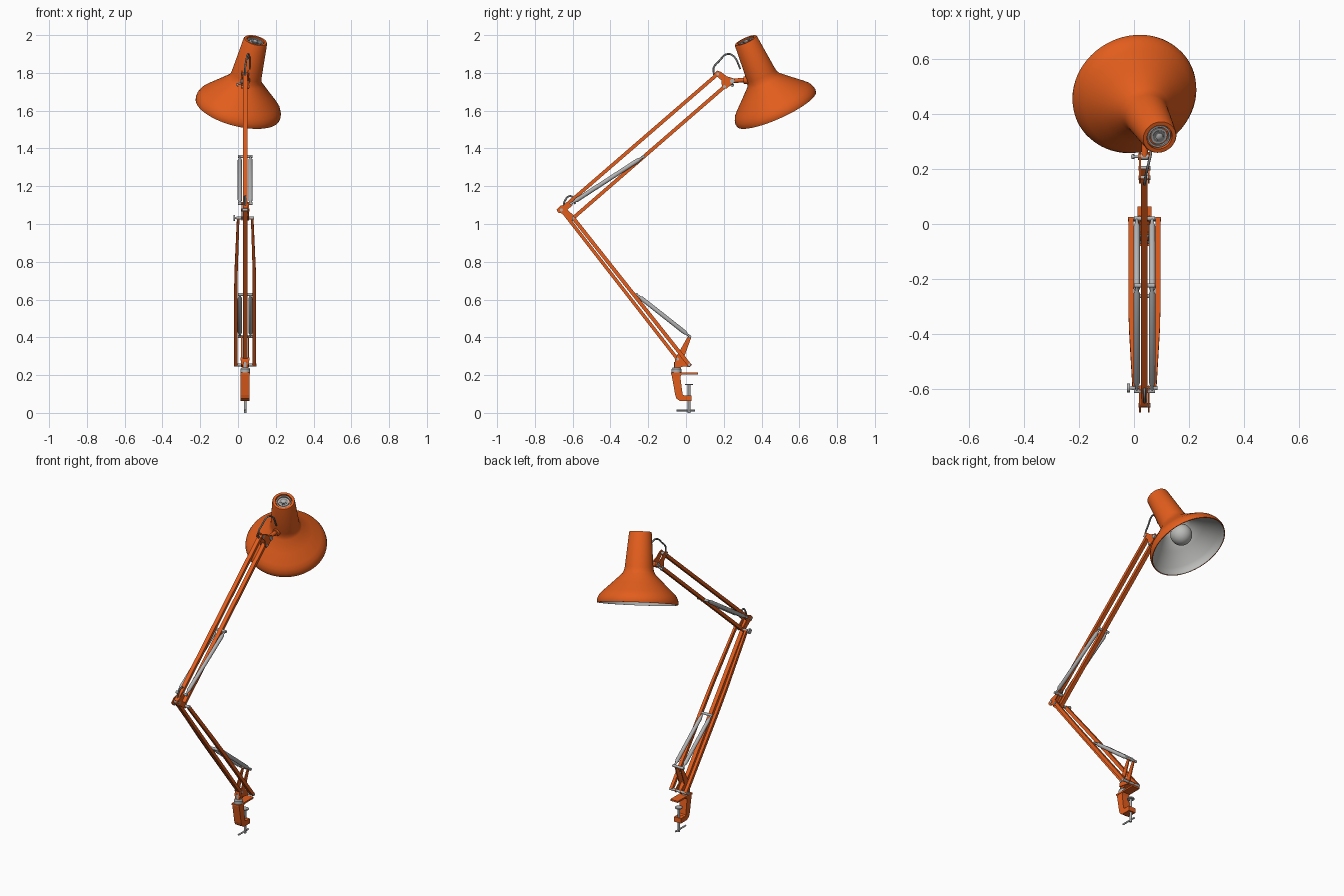
import bpy, bmesh, math
from mathutils import Vector

if "Cube" in bpy.data.objects:
    bpy.data.objects.remove(bpy.data.objects["Cube"])

CX = 0.038  # centre plane of the arms


def material(name, rgb):
    m = bpy.data.materials.new(name)
    m.diffuse_color = (*rgb, 1)
    m.use_nodes = True
    m.node_tree.nodes["Principled BSDF"].inputs["Base Color"].default_value = m.diffuse_color
    return m


ORANGE = material("orange_paint", (0.76, 0.11, 0.012))
METAL = material("grey_metal", (0.45, 0.45, 0.45))
DARK = material("dark_grey", (0.2, 0.2, 0.2))
WHITE = material("pale_lining", (0.5, 0.5, 0.49))


def finish(name, bm, *mats, smooth=True):
    bmesh.ops.recalc_face_normals(bm, faces=bm.faces)
    me = bpy.data.meshes.new(name)
    bm.to_mesh(me)
    bm.free()
    ob = bpy.data.objects.new(name, me)
    bpy.context.collection.objects.link(ob)
    for m in mats:
        me.materials.append(m)
    if smooth:
        bpy.ops.object.select_all(action='DESELECT')
        bpy.context.view_layer.objects.active = ob
        ob.select_set(True)
        bpy.ops.object.shade_smooth_by_angle(angle=math.radians(35))
    return ob


def lathe(name, profile, origin, axis, mats, seg=24, inner_from=None):
    """Revolve (radius, height) points round an axis."""
    axis, origin = Vector(axis).normalized(), Vector(origin)
    q = axis.to_track_quat('Z', 'Y')
    bm = bmesh.new()
    rings = []
    for r, h in profile:
        n = 1 if r == 0 else seg
        rings.append([bm.verts.new(origin + q @ Vector((
            r * math.cos(i * math.tau / seg), r * math.sin(i * math.tau / seg), h))) for i in range(n)])
    for k, (a, b) in enumerate(zip(rings, rings[1:])):
        for i in range(seg):
            j = (i + 1) % seg
            vs = [a[i % len(a)], a[j % len(a)], b[j % len(b)], b[i % len(b)]]
            f = bm.faces.new(list(dict.fromkeys(vs)))
            if inner_from is not None and k >= inner_from:
                f.material_index = 1
    return finish(name, bm, *mats)


def rod(name, a, b, r, mat, seg=16):
    a, b = Vector(a), Vector(b)
    L = (b - a).length
    return lathe(name, [(0, 0), (r, 0), (r, L), (0, L)], a, b - a, [mat], seg)


def cross_rod(name, y, z, half, r, mat):
    return rod(name, (CX - half, y, z), (CX + half, y, z), r, mat)


def bar(name, pts, widths, h, mat=ORANGE):
    """Rectangular bar through points; widths are across x, h across the arm."""
    pts = [Vector(p) for p in pts]
    d = (pts[-1] - pts[0]).normalized()
    up = Vector((1, 0, 0)).cross(d).normalized() * h / 2
    bm = bmesh.new()
    rings = [[bm.verts.new(p + Vector((s * w / 2, 0, 0)) + t * up) for s, t in ((-1, -1), (1, -1), (1, 1), (-1, 1))]
             for p, w in zip(pts, widths)]
    for a, b in zip(rings, rings[1:]):
        for i in range(4):
            bm.faces.new((a[i], a[(i + 1) % 4], b[(i + 1) % 4], b[i]))
    bm.faces.new(rings[0])
    bm.faces.new(rings[-1])
    return finish(name, bm, mat, smooth=False)


def plate(name, yz, x0, x1, mat=ORANGE):
    bm = bmesh.new()
    f = bm.faces.new([bm.verts.new((CX + x0, y, z)) for y, z in yz])
    g = bmesh.ops.extrude_face_region(bm, geom=[f])
    bmesh.ops.translate(bm, vec=(x1 - x0, 0, 0), verts=[v for v in g['geom'] if isinstance(v, bmesh.types.BMVert)])
    return finish(name, bm, mat, smooth=False)


def cable(name, pts, r):
    cu = bpy.data.curves.new(name, 'CURVE')
    cu.dimensions = '3D'
    cu.bevel_depth, cu.bevel_resolution, cu.resolution_u = r, 2, 6
    sp = cu.splines.new('BEZIER')
    sp.bezier_points.add(len(pts) - 1)
    for bp, p in zip(sp.bezier_points, pts):
        bp.co = p
        bp.handle_left_type = bp.handle_right_type = 'AUTO'
    cu.materials.append(DARK)
    ob = bpy.data.objects.new(name, cu)
    bpy.context.collection.objects.link(ob)
    bpy.ops.object.select_all(action='DESELECT')
    bpy.context.view_layer.objects.active = ob
    ob.select_set(True)
    bpy.ops.object.convert(target='MESH')


# Shade: outer skin, recessed top, pale lining
RIM, AX = Vector((0, 0.476, 1.614)), Vector((0.231, -0.397, 0.888)).normalized()
outer = [(0.047, 0.385), (0.047, 0.403), (0.061, 0.403), (0.064, 0.398), (0.081, 0.2), (0.085, 0.18),
         (0.094, 0.163), (0.15, 0.109), (0.2, 0.062), (0.218, 0.043), (0.228, 0.022), (0.231, 0.006), (0.229, -0.006)]
inner = [(0.224, -0.006), (0.224, 0.012), (0.211, 0.038), (0.145, 0.1), (0.09, 0.155), (0.079, 0.178), (0.07, 0.25), (0, 0.25)]
lathe("lamp_shade", outer + inner, RIM, AX, [ORANGE, WHITE], 64, len(outer))
lathe("shade_top_floor", [(0, 0.388), (0.048, 0.388)], RIM, AX, [ORANGE], 32)
lathe("shade_top_ring", [(0.036, 0.386), (0.036, 0.397), (0.043, 0.397), (0.043, 0.386)], RIM, AX, [METAL], 32)
lathe("shade_top_disc", [(0.031, 0.386), (0.031, 0.394), (0, 0.394)], RIM, AX, [METAL], 32)
lathe("shade_top_groove", [(0.023, 0.39), (0.023, 0.396), (0.016, 0.396), (0.016, 0.39)], RIM, AX, [DARK], 24)
lathe("shade_top_cap", [(0.014, 0.39), (0.014, 0.4), (0.007, 0.404), (0, 0.404)], RIM, AX, [METAL], 24)
bulb = [(0.062 * math.sin(t * math.pi / 14), 0.09 - 0.062 * math.cos(t * math.pi / 14)) for t in range(12)]
lathe("bulb", bulb + [(0.03, 0.18), (0.03, 0.25)], RIM, AX, [WHITE], 32)

# Upper arm
A0, A1 = (-0.66, 1.078), (0.17, 1.796)
B0, B1 = (-0.597, 1.032), (0.205, 1.728)
bar("upper_arm_top_bar", [(CX, *A0), (CX, *A1)], (0.024, 0.024), 0.019)
bar("upper_arm_bottom_bar", [(CX, *B0), (CX, *B1)], (0.024, 0.024), 0.019)

# Lower arm: one centre bar and two outer bars that bow outwards
bar("lower_arm_centre_bar", [(CX, -0.658, 1.073), (CX, -0.045, 0.285)], (0.024, 0.024), 0.018)
D0, D1 = Vector((-0.597, 1.032)), Vector((0.018, 0.254))
for s, side in ((-1, "left"), (1, "right")):
    pts = []
    for t, off in ((0, 0.037), (0.36, 0.048), (0.5, 0.049), (1, 0.049)):
        p = D0.lerp(D1, t)
        pts.append((CX + s * off, p.x, p.y))
    bar("lower_arm_bar_" + side, pts, (0.013, 0.017, 0.019, 0.019), 0.02)

    # Springs with thin hooked ends
    for nm, a, b in (("upper_spring_", (-0.608, 1.108), (-0.224, 1.357)), ("lower_spring_", (0.02, 0.405), (-0.262, 0.627))):
        p, q = Vector((CX + s * 0.028, *a)), Vector((CX + s * 0.028, *b))
        L = (q - p).length
        lathe(nm + side, [(0, 0), (0.005, 0), (0.006, 0.02), (0.0115, 0.035), (0.0115, L - 0.035), (0.006, L - 0.02), (0.005, L), (0, L)],
              p, q - p, [METAL], 16)

    # Elbow, head and base side plates
    e = sorted((s * 0.013, s * 0.019))
    plate("elbow_plate_" + side, [(-0.686, 1.076), (-0.676, 1.06), (-0.655, 1.055), (-0.603, 1.018), (-0.588, 1.022),
                                  (-0.588, 1.04), (-0.628, 1.075), (-0.6, 1.1), (-0.604, 1.116), (-0.665, 1.096)], *e)
    plate("head_plate_" + side, [(0.148, 1.797), (0.165, 1.812), (0.185, 1.805), (0.215, 1.782), (0.255, 1.77), (0.262, 1.755),
                                 (0.245, 1.742), (0.215, 1.718), (0.198, 1.714), (0.19, 1.728), (0.188, 1.76)], *e)
    e = sorted((s * 0.015, s * 0.021))
    plate("base_plate_" + side, [(-0.06, 0.255), (0.02, 0.242), (0.031, 0.255), (0.015, 0.27), (-0.012, 0.29),
                                 (0.028, 0.4), (0.018, 0.412), (0.01, 0.405), (-0.05, 0.3)], *e)

# Pivots and spring crossbars
for nm, y, z, half in (("upper_spring_pin_top", -0.224, 1.357, 0.038), ("upper_spring_pin_low", -0.608, 1.108, 0.038),
                       ("lower_spring_pin_top", -0.262, 0.627, 0.038), ("lower_spring_pin_low", 0.02, 0.405, 0.038),
                       ("elbow_pivot", -0.597, 1.032, 0.047), ("elbow_rear_pivot", -0.66, 1.075, 0.022),
                       ("base_rear_pivot", -0.045, 0.285, 0.024), ("base_front_pivot", 0.018, 0.254, 0.06),
                       ("head_top_pivot", 0.168, 1.794, 0.022), ("head_low_pivot", 0.203, 1.727, 0.022)):
    cross_rod(nm, y, z, half, 0.008, METAL)
rod("elbow_knob_stem", (CX - 0.056, -0.597, 1.032), (CX - 0.03, -0.597, 1.032), 0.006, METAL)
rod("elbow_knob", (CX - 0.063, -0.597, 1.032), (CX - 0.053, -0.597, 1.032), 0.016, METAL)

# Head joint to the shade neck
rod("head_joint", (CX, 0.245, 1.757), (0.042, 0.34, 1.765), 0.012, ORANGE)
lathe("head_collar", [(0, 0), (0.024, 0), (0.019, 0.03), (0, 0.03)], (0.042, 0.335, 1.762), (0, -1, 0), [ORANGE])
cross_rod("head_tilt_pivot", 0.245, 1.756, 0.024, 0.012, METAL)
rod("head_knob_stem", (CX - 0.04, 0.245, 1.74), (CX, 0.245, 1.75), 0.005, METAL)
rod("head_knob", (CX - 0.046, 0.245, 1.735), (CX - 0.038, 0.245, 1.737), 0.009, METAL)

# Cables
cable("head_cable", [(CX, 0.15, 1.785), (CX, 0.146, 1.825), (0.043, 0.175, 1.862), (0.053, 0.22, 1.9), (0.06, 0.252, 1.888),
                     (0.062, 0.288, 1.82)], 0.005)
cable("elbow_cable", [(CX, -0.65, 1.085), (CX, -0.64, 1.125), (CX, -0.618, 1.147), (CX, -0.597, 1.14), (CX, -0.588, 1.105)], 0.005)

# Base swivel and clamp
rod("swivel_pin", (CX, -0.05, 0.2), (CX, -0.05, 0.27), 0.013, METAL)
lathe("swivel_collar", [(0, 0.214), (0.026, 0.214), (0.026, 0.232), (0.02, 0.24), (0, 0.24)], (CX, -0.05, 0), (0, 0, 1), [METAL])
plate("base_block", [(-0.062, 0.24), (-0.03, 0.24), (0.0, 0.25), (-0.03, 0.29), (-0.058, 0.29)], -0.015, 0.015)
plate("clamp_top_jaw", [(-0.08, 0.204), (0.063, 0.204), (0.063, 0.214), (-0.08, 0.214)], -0.026, 0.026)
plate("clamp_body", [(-0.077, 0.206), (-0.022, 0.206), (-0.03, 0.19), (-0.018, 0.098), (-0.01, 0.092), (0.028, 0.092),
                     (0.03, 0.062), (-0.03, 0.062), (-0.05, 0.075), (-0.057, 0.095)], -0.024, 0.024)
rod("clamp_screw", (CX, 0.016, 0), (CX, 0.016, 0.15), 0.007, METAL)
rod("clamp_pad", (CX, 0.016, 0.147), (CX, 0.016, 0.154), 0.021, METAL)
rod("clamp_handle", (CX, -0.05, 0.013), (CX, 0.048, 0.013), 0.005, METAL)
